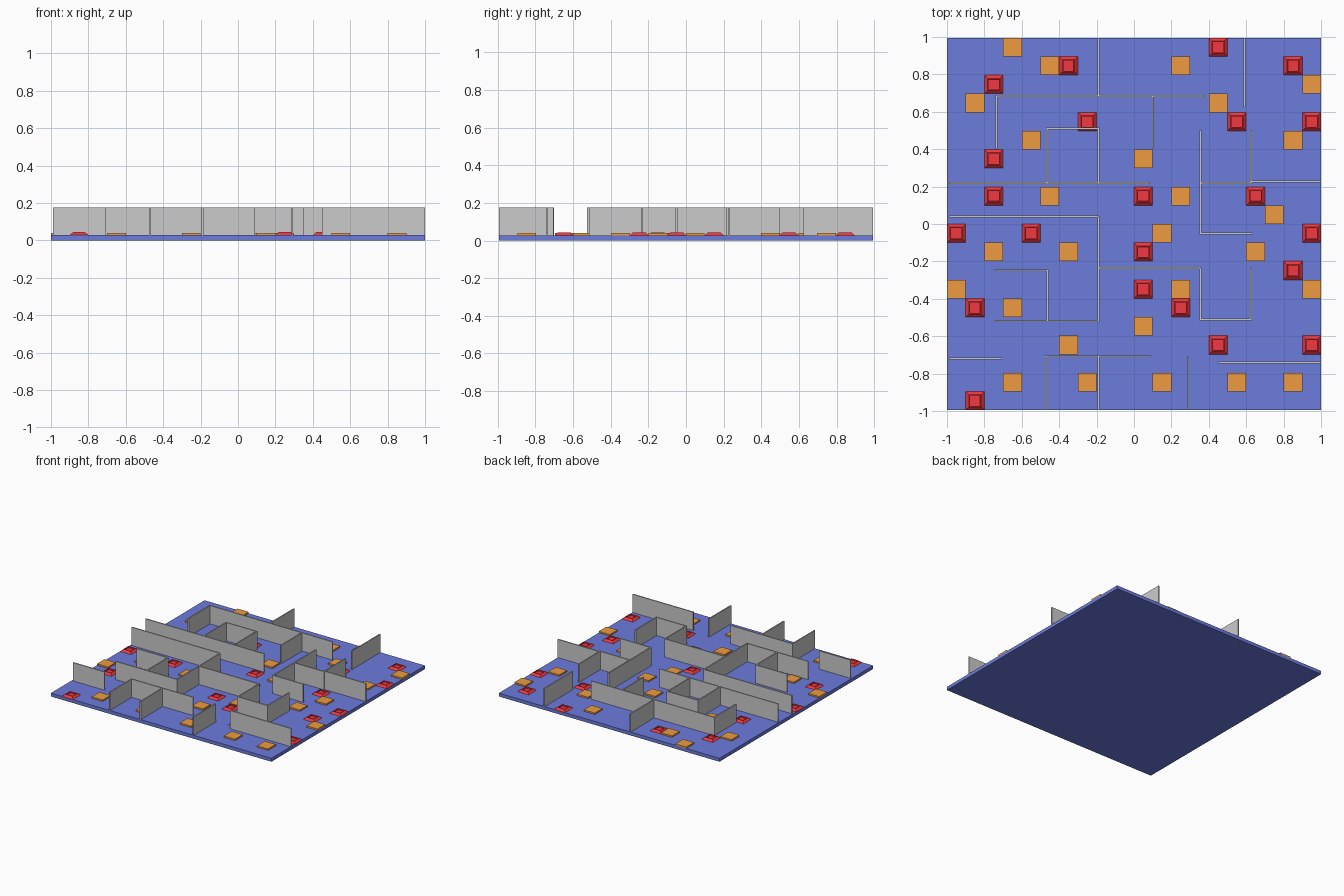
import bpy, bmesh
from mathutils import Matrix

if "Cube" in bpy.data.objects:
    bpy.data.objects.remove(bpy.data.objects["Cube"])

FLOOR_Z, WALL_Z, T = 0.028, 0.177, 0.01
CELL = 0.1
HY = 0.995


def material(name, rgb):
    m = bpy.data.materials.new(name)
    m.diffuse_color = (*rgb, 1)
    m.use_nodes = True
    m.node_tree.nodes["Principled BSDF"].inputs["Base Color"].default_value = m.diffuse_color
    return m


def finish(bm, name, mat=None):
    me = bpy.data.meshes.new(name)
    bm.to_mesh(me)
    bm.free()
    ob = bpy.data.objects.new(name, me)
    bpy.context.collection.objects.link(ob)
    if mat:
        me.materials.append(mat)
    return ob


def box(bm, x0, x1, y0, y1, z0, z1):
    m = Matrix.Translation(((x0 + x1) / 2, (y0 + y1) / 2, (z0 + z1) / 2))
    m = m @ Matrix.Diagonal((x1 - x0, y1 - y0, z1 - z0, 1))
    return bmesh.ops.create_cube(bm, size=1, matrix=m)["verts"]


def cell_centre(col, row):
    # columns count from the left, rows from the back
    return -0.95 + CELL * col, (0.95 - CELL * row) * HY


blue = material("floor_blue", (0.15, 0.2, 0.72))
orange = material("plate_orange", (0.85, 0.33, 0.05))
red = material("trap_red", (0.88, 0.04, 0.05))

# Floor slab
bm = bmesh.new()
box(bm, -1, 1, -HY, HY, 0, FLOOR_Z)
finish(bm, "floor", blue)

# Upright walls: vertical runs (x, y0, y1) and horizontal runs (y, x0, x1)
along_y = [
    (-.19, .685, HY), (.59, .625, HY), (-.735, .405, .685), (.10, .405, .685),
    (-.465, .22, .51), (-.19, .22, .51), (.355, -.055, .50), (.625, .22, .50),
    (-.19, -.52, .04), (-.463, -.52, -.245), (.355, -.51, -.235),
    (.625, -.51, -.235), (-.47, -HY, -.705), (-.19, -HY, -.705),
    (.29, -HY, -.705),
]
along_x = [
    (.685, -.74, .38), (.51, -.47, -.185), (.22, -.99, .085), (.22, .35, .63),
    (.228, .62, 1), (.04, -.99, -.19), (-.05, .35, .63), (-.235, -.19, .355),
    (-.247, -.745, -.46), (-.52, -.745, -.185), (-.51, .35, .63),
    (-.72, -.99, -.705), (-.707, -.475, .09), (-.74, .45, 1),
]
bm = bmesh.new()
for x, a, b in along_y:
    box(bm, x - T / 2, x + T / 2, a, b, FLOOR_Z, WALL_Z)
for y, a, b in along_x:
    box(bm, a, b, y - T / 2, y + T / 2, FLOOR_Z, WALL_Z)
finish(bm, "maze_walls")

# Tiles, listed as row: columns
plates = {0: [3], 1: [5, 12], 2: [19], 3: [1, 14], 5: [4, 18], 6: [10],
          8: [5, 12], 9: [17], 10: [11], 11: [2, 6, 16], 13: [0, 12, 19],
          14: [3], 15: [10], 16: [6], 18: [3, 7, 11, 15, 18]}
traps = {0: [14], 1: [6, 18], 2: [2], 4: [7, 15, 19], 6: [2], 8: [2, 10, 16],
         10: [0, 4, 19], 11: [10], 12: [18], 13: [10], 14: [1, 12],
         16: [14, 19], 19: [1]}

# Flat orange plates
bm = bmesh.new()
for row, cols in plates.items():
    for col in cols:
        x, y = cell_centre(col, row)
        h = CELL / 2
        box(bm, x - h, x + h, y - h * HY, y + h * HY, FLOOR_Z, 0.040)
finish(bm, "floor_plates", orange)

# Red traps: tapered blocks with a shallow recess in the top
bm = bmesh.new()
for row, cols in traps.items():
    for col in cols:
        x, y = cell_centre(col, row)
        h = CELL / 2
        verts = box(bm, x - h, x + h, y - h * HY, y + h * HY, FLOOR_Z, 0.044)
        for v in verts:
            if v.co.z > 0.04:
                v.co.x = x + (v.co.x - x) * 0.66
                v.co.y = y + (v.co.y - y) * 0.66
        bm.normal_update()
        top = max({f for v in verts for f in v.link_faces},
                  key=lambda f: f.calc_center_median().z)
        bmesh.ops.inset_individual(bm, faces=[top], thickness=0.007)
        bmesh.ops.inset_individual(bm, faces=[top], thickness=0.0005, depth=-0.01)
finish(bm, "floor_traps", red)
